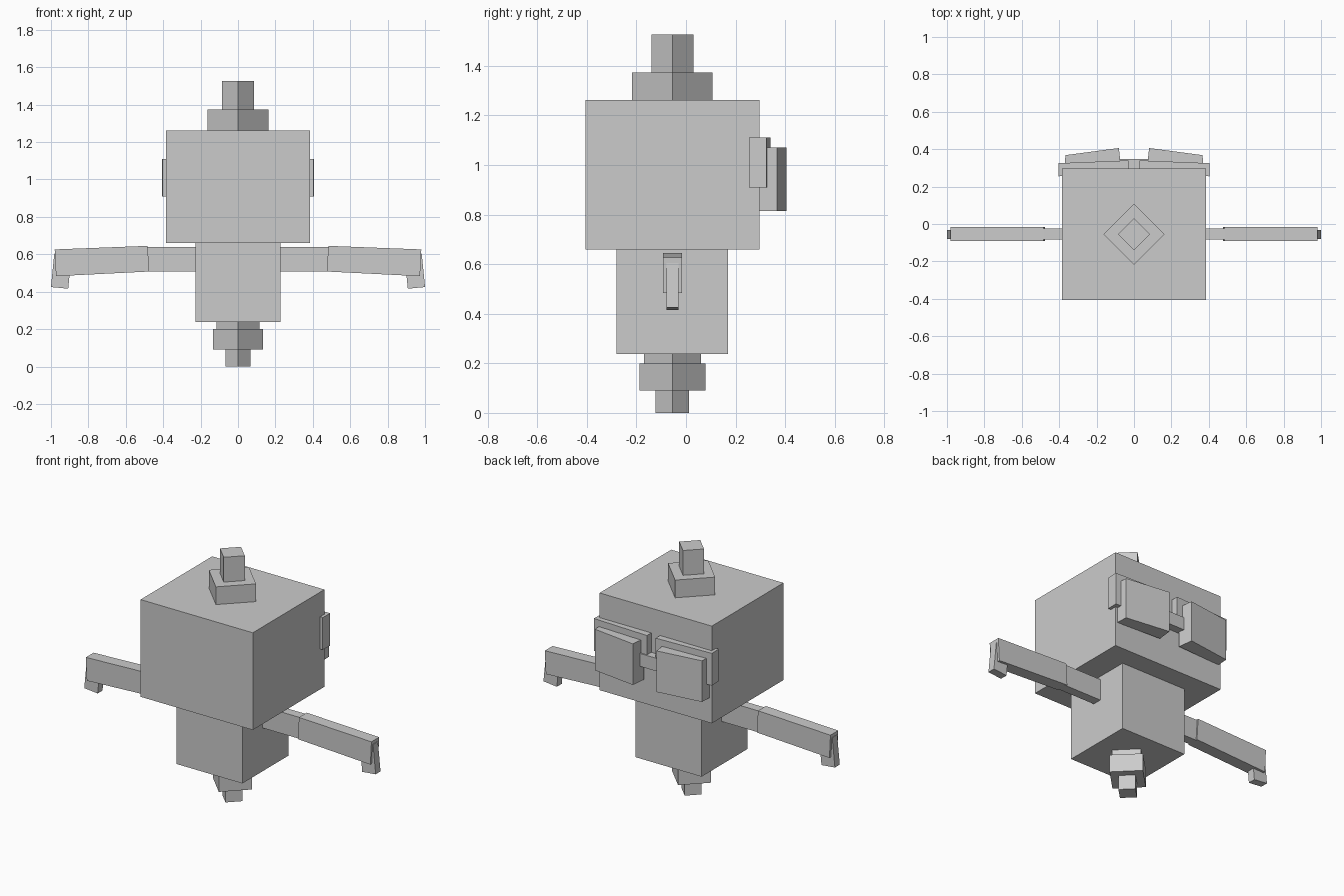
import bpy
import bmesh
from math import radians
from mathutils import Matrix

cube = bpy.data.objects.get("Cube")
if cube:
    bpy.data.objects.remove(cube, do_unlink=True)

GREY = (0.6, 0.6, 0.6, 1.0)
grey = bpy.data.materials.new("plain grey")
grey.use_nodes = True
grey.diffuse_color = GREY
grey.node_tree.nodes["Principled BSDF"].inputs["Base Color"].default_value = GREY

CORE_Y = -0.055  # depth of the axis shared by the stacked blocks


def finish(name, bm):
    bmesh.ops.recalc_face_normals(bm, faces=bm.faces)
    mesh = bpy.data.meshes.new(name)
    bm.to_mesh(mesh)
    bm.free()
    mesh.materials.append(grey)
    obj = bpy.data.objects.new(name, mesh)
    bpy.context.collection.objects.link(obj)
    return obj


def box(name, x, y, z, turn=0):
    """Box between the given (low, high) limits, turned about its own z axis."""
    size = [b - a for a, b in (x, y, z)]
    centre = [(a + b) / 2 for a, b in (x, y, z)]
    bm = bmesh.new()
    matrix = (Matrix.Translation(centre) @ Matrix.Rotation(radians(turn), 4, "Z")
              @ Matrix.Diagonal((*size, 1)))
    bmesh.ops.create_cube(bm, size=1, matrix=matrix)
    return finish(name, bm)


def diamond(name, reach, low, high):
    """Square block standing corner-on; reach is its half diagonal."""
    h = reach / 2 ** 0.5
    return box(name, (-h, h), (CORE_Y - h, CORE_Y + h), (low, high), 45)


def prism(name, outline, axis, low, high, side):
    """Extrude an outline along y or z; side mirrors it in x."""
    bm = bmesh.new()

    def place(u, v, d):
        return (side * u, d, v) if axis == "y" else (side * u, v, d)

    face = bm.faces.new([bm.verts.new(place(u, v, low)) for u, v in outline])
    new = bmesh.ops.extrude_face_region(bm, geom=[face])["geom"]
    shift = place(0, 0, high - low)
    bmesh.ops.translate(bm, vec=shift,
                        verts=[g for g in new if isinstance(g, bmesh.types.BMVert)])
    return finish(name, bm)


# Head and body
box("head", (-0.385, 0.385), (-0.405, 0.297), (0.66, 1.263))
box("body", (-0.226, 0.226), (-0.28, 0.17), (0.238, 0.66))

# Stacked blocks above the head and below the body
diamond("crest_base", 0.162, 1.263, 1.373)
diamond("crest_tip", 0.085, 1.373, 1.527)
diamond("base_neck", 0.115, 0.2, 0.238)
diamond("base_block", 0.133, 0.09, 0.2)
diamond("base_tip", 0.068, 0.0, 0.09)

# Bar joining the two rear panels
box("panel_bridge", (-0.1, 0.1), (0.29, 0.347), (0.91, 0.99))

for side, label in ((1, "left"), (-1, "right")):
    # Arms: thin upper arm, thicker drooping forearm, tilted hand
    upper = [(0.2, 0.507), (0.52, 0.507), (0.52, 0.64), (0.2, 0.64)]
    fore = [(0.475, 0.508), (0.973, 0.483), (0.98, 0.626), (0.483, 0.645)]
    hand = [(0.908, 0.416), (1.0, 0.425), (0.982, 0.605), (0.89, 0.595)]
    prism(label + "_upper_arm", upper, "y", -0.082, -0.024, side)
    prism(label + "_forearm", fore, "y", -0.092, -0.016, side)
    prism(label + "_hand", hand, "y", -0.079, -0.031, side)

    # Rear mounting plate wrapping the head corner, and the panel on it
    plate = [(0.03, 0.28), (0.403, 0.255), (0.405, 0.325), (0.03, 0.34)]
    panel = [(0.07, 0.31), (0.37, 0.295), (0.367, 0.368), (0.081, 0.406)]
    prism(label + "_rear_plate", plate, "z", 0.91, 1.11, side)
    prism(label + "_rear_panel", panel, "z", 0.815, 1.07, side)
